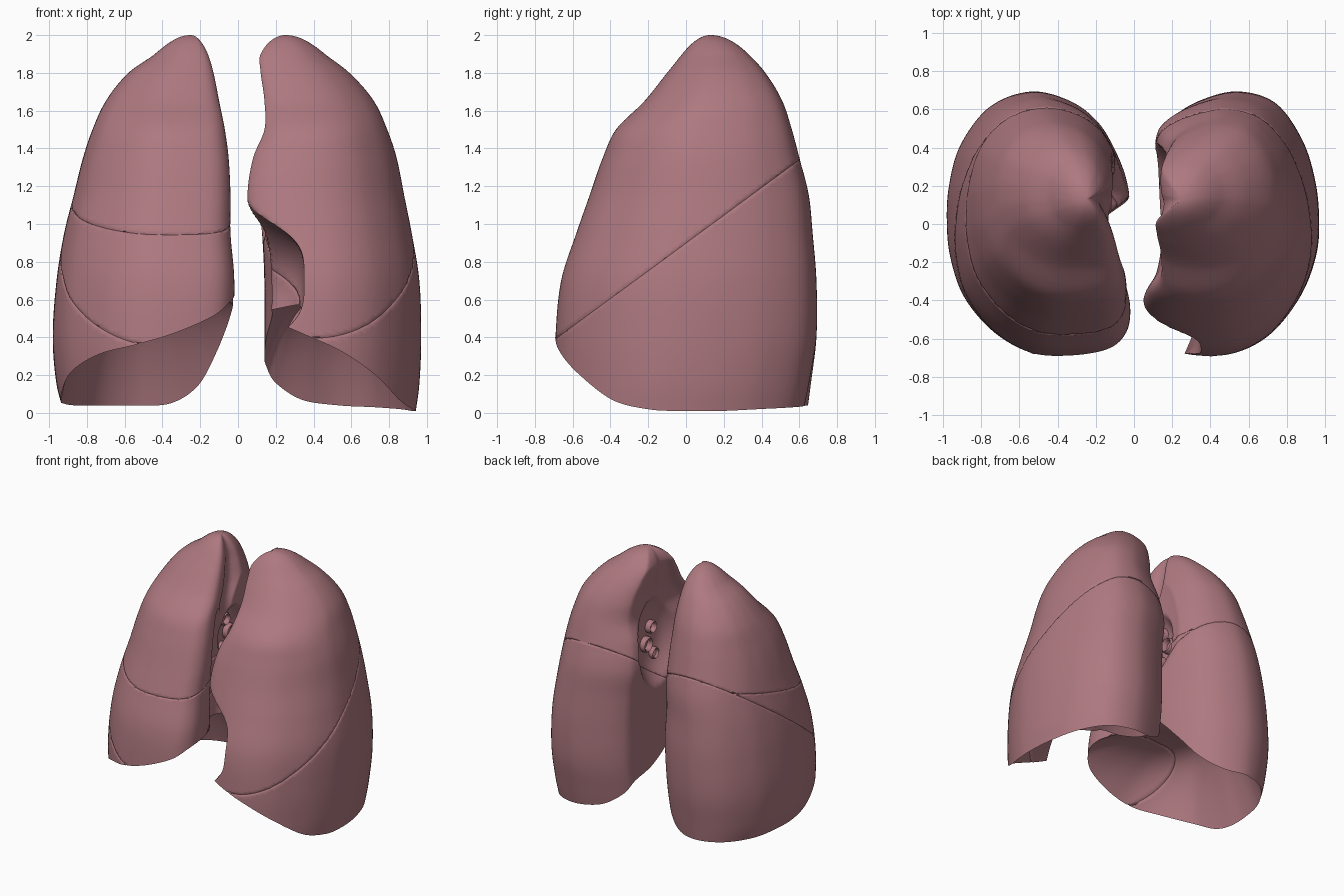
import bpy, bmesh, math
from mathutils import Vector

cube = bpy.data.objects.get("Cube")
if cube:
    bpy.data.objects.remove(cube)

tissue = bpy.data.materials.new("mauve tissue")
tissue.use_nodes = True
colour = (0.42, 0.19, 0.215, 1)
tissue.diffuse_color = colour
shader = next(n for n in tissue.node_tree.nodes if n.type == 'BSDF_PRINCIPLED')
shader.inputs["Base Color"].default_value = colour
shader.inputs["Roughness"].default_value = 0.6

HEIGHT = 2.0
AROUND, UP, UNDER = 180, 100, 28


def interpolate(knots, rows, t):
    """Smooth curve through rows placed at increasing knots."""
    last = len(knots) - 1
    i = max(0, min(last - 1, sum(k <= t for k in knots) - 1))

    def slope(j):
        a, b = max(0, j - 1), min(last, j + 1)
        return (rows[b] - rows[a]) / (knots[b] - knots[a])
    span = knots[i + 1] - knots[i]
    s = (t - knots[i]) / span
    r = 1 - s
    return (rows[i] * (1 + 2 * s) * r * r + rows[i + 1] * (1 + 2 * r) * s * s
            + (slope(i) * r - slope(i + 1) * s) * (span * s * r))


def level(z):
    """Height to a parameter that rounds off the apex."""
    return math.sqrt(max(0, 1 - z / HEIGHT))


def build_lung(side, outline, sections, hollows, dome):
    """Loft a lung upward from its rim and hollow its base. Outline points
    are x, y, rim height; sections are z, medial, lateral, front, back;
    hollows are y, z, radius y, radius z, start x, depth."""
    count = len(outline)
    loop = [Vector(outline[i % count]) for i in range(-1, count + 2)]
    loop_knots = [i - 1 for i in range(count + 3)]
    knots = [level(row[0]) for row in sections]
    rows = [Vector(row[1:]) for row in sections]
    medial_ref = min(p[0] for p in outline)
    lateral_ref = max(p[0] for p in outline)
    front_ref = min(p[1] for p in outline)
    back_ref = max(p[1] for p in outline)

    def carve(p):
        for y, z, ry, rz, start, depth in hollows:
            d = ((p.y - y) / ry) ** 2 + ((p.z - z) / rz) ** 2
            p.x = max(p.x, start + depth * math.exp(-d * d))
        return p

    bm = bmesh.new()
    columns = []
    for j in range(AROUND):
        x, y, rim = interpolate(loop_knots, loop, j * count / AROUND)
        u = (x - medial_ref) / (lateral_ref - medial_ref)
        v = (y - front_ref) / (back_ref - front_ref)
        column = []
        for k in range(UP + 1):
            w = level(rim) * k / UP
            med, lat, front, back = interpolate(knots, rows, w)
            column.append(carve(Vector((
                med + (lat - med) * u, front + (back - front) * v,
                HEIGHT * (1 - w * w)))))
        edge = column[-1]
        for k in range(1, UNDER + 1):
            s = math.cos(k / UNDER * math.pi / 2) if k < UNDER else 0
            p = Vector(dome).lerp(edge, s)
            p.z = edge.z + (dome[2] - edge.z) * (1 - s ** 3.5)
            column.append(p)
        columns.append([bm.verts.new((side * p.x, p.y, p.z)) for p in column])
    for j, a in enumerate(columns):
        b = columns[(j + 1) % AROUND]
        for k in range(len(a) - 1):
            bm.faces.new((a[k], b[k], b[k + 1], a[k + 1]))
    bmesh.ops.remove_doubles(bm, verts=bm.verts, dist=1e-5)
    bmesh.ops.recalc_face_normals(bm, faces=bm.faces)
    return bm


def finish(bm, name):
    mesh = bpy.data.meshes.new(name)
    bm.to_mesh(mesh)
    bm.free()
    mesh.materials.append(tissue)
    obj = bpy.data.objects.new(name, mesh)
    bpy.context.collection.objects.link(obj)
    bpy.ops.object.select_all(action='DESELECT')
    obj.select_set(True)
    bpy.context.view_layer.objects.active = obj
    bpy.ops.object.shade_smooth_by_angle(angle=math.radians(45))


def cut_lobe(lung, name, *cuts):
    """Keep the part above or below each fissure plane z = a + b * y."""
    bm = lung.copy()
    for a, b, above in cuts:
        normal = Vector((0, -b, 1)).normalized()
        origin = Vector((0, 0, a))
        inward = normal * (0.012 if above else -0.012)
        for point, clear in ((origin + inward, False), (origin, True)):
            bmesh.ops.bisect_plane(
                bm, geom=bm.verts[:] + bm.edges[:] + bm.faces[:], dist=1e-5,
                plane_co=point, plane_no=normal,
                clear_inner=clear and above, clear_outer=clear and not above)
        bm.normal_update()
        lip = {v for e in bm.edges if e.is_boundary for v in e.verts}
        normals = [(v, v.normal.copy()) for v in lip]
        caps = bmesh.ops.holes_fill(
            bm, edges=[e for e in bm.edges if e.is_boundary], sides=0)
        bmesh.ops.triangulate(bm, faces=caps["faces"],
                              ngon_method='EAR_CLIP')
        # Turn the lip of the fissure inward
        for v, n in normals:
            v.co -= n * 0.006
    bmesh.ops.recalc_face_normals(bm, faces=bm.faces)
    finish(bm, name)


def airway(name, side, x, y, z, radius):
    """Short open tube at the root of a lung."""
    bm = bmesh.new()
    profile = [(0.12, 1), (0, 1), (-0.012, 0.85), (0, 0.65), (0.1, 0.6)]
    rings = []
    for dx, scale in profile:
        rings.append([bm.verts.new((
            side * (x + dx), y + radius * scale * math.cos(i * math.pi / 12),
            z + radius * scale * math.sin(i * math.pi / 12)))
            for i in range(24)])
    for a, b in zip(rings, rings[1:]):
        for i in range(24):
            n = (i + 1) % 24
            bm.faces.new((a[i], a[n], b[n], b[i]))
    bm.faces.new(rings[-1])
    bmesh.ops.recalc_face_normals(bm, faces=bm.faces)
    finish(bm, name)


# Left lung: cardiac notch, hollow root, two lobes
left = build_lung(
    1,
    [(.97, 0, .01), (.95, .22, .01), (.88, .44, .02), (.74, .63, .03),
     (.54, .69, .04), (.34, .64, .07), (.2, .55, .16), (.15, .45, .25),
     (.14, .24, .3), (.15, .02, .4), (.18, -.18, .52), (.15, -.4, .57),
     (.08, -.56, .55), (.16, -.65, .5), (.34, -.69, .42), (.54, -.67, .33),
     (.72, -.57, .21), (.87, -.38, .07), (.95, -.18, .02)],
    [(2, .25, .25, .13, .13), (1.9, .12, .46, -.02, .33),
     (1.8, .12, .59, -.1, .42), (1.65, .14, .72, -.22, .51),
     (1.5, .14, .79, -.37, .56), (1.35, .08, .84, -.44, .6),
     (1.15, .05, .88, -.51, .65), (.95, .07, .92, -.58, .67),
     (.7, .08, .96, -.66, .69), (.4, .08, .97, -.69, .69),
     (.15, .08, .96, -.69, .65), (0, .09, .94, -.69, .62)],
    [(-.62, .7, .45, .33, .04, .31), (.14, 1.3, .28, .4, .05, .21)],
    (.55, -.02, .62))
cut_lobe(left, "left_upper_lobe", (.9, .73, True))
cut_lobe(left, "left_lower_lobe", (.9, .73, False))

# Right lung: ligament ridge, hollows for the heart and root, three lobes
right = build_lung(
    -1,
    [(.97, 0, .06), (.96, .2, .05), (.9, .42, .04), (.75, .62, .04),
     (.54, .7, .04), (.34, .65, .05), (.2, .54, .14), (.11, .39, .32),
     (.05, .23, .5), (.04, .09, .6), (.12, -.04, .62), (.12, -.17, .62),
     (.06, -.32, .62), (.03, -.46, .62), (.05, -.58, .59), (.14, -.66, .51),
     (.34, -.69, .42), (.54, -.67, .36), (.73, -.56, .31), (.88, -.38, .22),
     (.95, -.18, .11)],
    [(2, .25, .25, .13, .13), (1.9, .16, .44, -.02, .33),
     (1.8, .13, .58, -.1, .42), (1.65, .1, .7, -.22, .51),
     (1.5, .07, .77, -.37, .56), (1.35, .05, .82, -.44, .6),
     (1.15, .04, .87, -.51, .65), (.95, .04, .92, -.58, .67),
     (.7, .02, .96, -.66, .69), (.4, .03, .98, -.69, .69),
     (.15, .05, .96, -.69, .66), (0, .09, .92, -.69, .64)],
    [(-.08, .85, .18, .75, .01, .18), (.2, 1.4, .4, .5, .01, .11),
     (.12, 1.22, .2, .28, .01, .2)],
    (.53, -.02, .68))
oblique, horizontal = (.86, .73), (1.09, .25)
cut_lobe(right, "right_upper_lobe", (*oblique, True), (*horizontal, True))
cut_lobe(right, "right_middle_lobe", (*oblique, True), (*horizontal, False))
cut_lobe(right, "right_lower_lobe", (*oblique, False))
left.free()
right.free()

# Roots of the lungs
for label, side, x in (("left", 1, .23), ("right", -1, .18)):
    for part, y, z, radius in (("bronchus", .16, 1.22, .06),
                               ("artery", .1, 1.34, .05),
                               ("vein", .07, 1.12, .045)):
        airway(f"{label}_{part}", side, x, y, z, radius)
